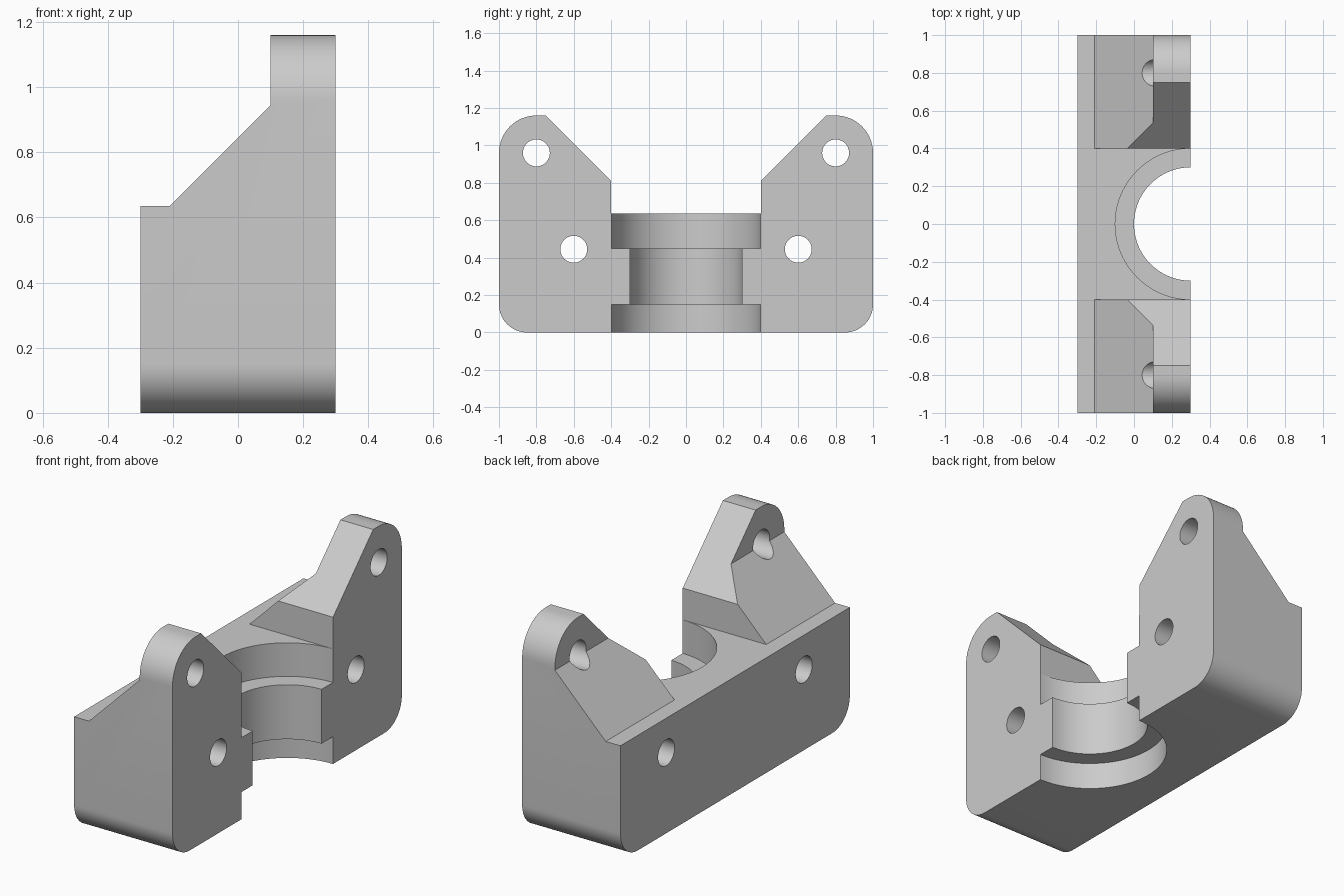
import bpy, bmesh
from math import sin, cos, pi, radians
from mathutils import Matrix

if "Cube" in bpy.data.objects:
    bpy.data.objects.remove(bpy.data.objects["Cube"], do_unlink=True)

grey = bpy.data.materials.new("plain grey")
grey.use_nodes = True
COLOUR = (0.6, 0.6, 0.6, 1)
grey.diffuse_color = COLOUR
grey.node_tree.nodes["Principled BSDF"].inputs["Base Color"].default_value = COLOUR


def make_object(name, bm):
    bmesh.ops.recalc_face_normals(bm, faces=bm.faces)
    mesh = bpy.data.meshes.new(name)
    bm.to_mesh(mesh)
    bm.free()
    mesh.materials.append(grey)
    obj = bpy.data.objects.new(name, mesh)
    bpy.context.collection.objects.link(obj)
    return obj


def extrude_profile(name, points, direction):
    bm = bmesh.new()
    face = bm.faces.new([bm.verts.new(p) for p in points])
    new = bmesh.ops.extrude_face_region(bm, geom=[face])["geom"]
    verts = [v for v in new if isinstance(v, bmesh.types.BMVert)]
    bmesh.ops.translate(bm, verts=verts, vec=direction)
    return make_object(name, bm)


def cylinder(name, radius, depth, matrix, segments):
    bm = bmesh.new()
    bmesh.ops.create_cone(bm, cap_ends=True, segments=segments, radius1=radius,
                          radius2=radius, depth=depth, matrix=matrix)
    return make_object(name, bm)


def arc(cy, cz, radius, start, end, steps=16):
    angles = [radians(start + (end - start) * i / steps) for i in range(steps + 1)]
    return [(cy + radius * cos(a), cz + radius * sin(a)) for a in angles]


def boolean(target, cutter, operation):
    mod = target.modifiers.new(cutter.name, "BOOLEAN")
    mod.operation, mod.solver, mod.object = operation, "EXACT", cutter
    bpy.context.view_layer.objects.active = target
    bpy.ops.object.modifier_apply(modifier=mod.name)
    bpy.data.objects.remove(cutter, do_unlink=True)


HALF_X, TOP, DECK = 0.3, 1.16, 0.635

# Body: rounded two-eared outline, mirrored about the middle
half = [*arc(0.85, 0.15, 0.15, -90, 0), *arc(0.8, 0.96, 0.2, 0, 90),
        (0.75, TOP), (0.4, 0.81), (0.4, DECK)]
outline = half + [(-y, z) for y, z in reversed(half)]
body = extrude_profile("clamp_bracket", [(-HALF_X, y, z) for y, z in outline],
                       (2 * HALF_X, 0, 0))

# Sloped buttress: cut away everything behind the ears and above the slope
slope = [(-0.5, DECK), (-0.21, DECK), (0.1, 0.945), (0.1, 1.4), (-0.5, 1.4)]
boolean(body, extrude_profile("slope_cutter", [(x, -1.2, z) for x, z in slope],
                              (0, 2.4, 0)), "DIFFERENCE")

# Stepped half bore: narrow through hole, wide recesses below and above
for name, radius, low, high in (("bore", 0.3, -0.1, 0.8),
                                ("lower_recess", 0.3995, -0.1, 0.15),
                                ("upper_recess", 0.3995, 0.45, 0.8)):
    place = Matrix.Translation((HALF_X, 0, (low + high) / 2))
    boolean(body, cylinder(name, radius, high - low, place, 96), "DIFFERENCE")

# Bolt holes running front to back through both sides
for y, z in ((0.8, 0.96), (0.6, 0.445)):
    for side in (-1, 1):
        place = Matrix.Translation((0, side * y, z)) @ Matrix.Rotation(pi / 2, 4, "Y")
        boolean(body, cylinder("bolt_hole", 0.072, 1, place, 40), "DIFFERENCE")

bpy.ops.object.select_all(action="DESELECT")
body.select_set(True)
bpy.context.view_layer.objects.active = body
bpy.ops.object.shade_smooth_by_angle(angle=radians(30))
